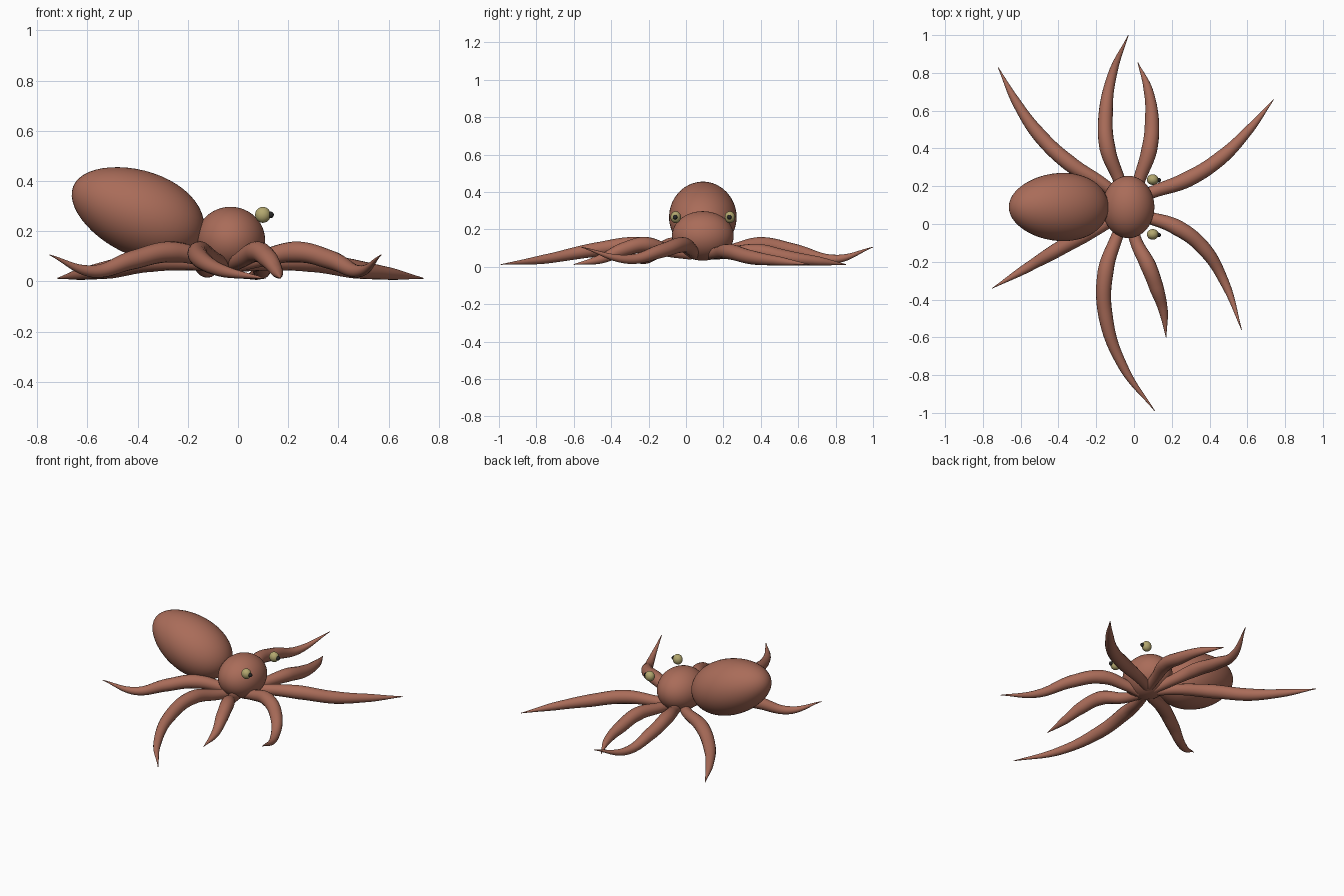
import bpy
import math
from mathutils import Vector

cube = bpy.data.objects.get("Cube")
if cube:
    bpy.data.objects.remove(cube, do_unlink=True)


def make_material(name, rgb):
    mat = bpy.data.materials.new(name)
    mat.use_nodes = True
    mat.diffuse_color = (*rgb, 1)
    bsdf = mat.node_tree.nodes["Principled BSDF"]
    bsdf.inputs["Base Color"].default_value = (*rgb, 1)
    bsdf.inputs["Roughness"].default_value = 0.6
    return mat


skin = make_material("skin", (0.40, 0.15, 0.10))
eye_yellow = make_material("eye_yellow", (0.45, 0.39, 0.16))
pupil_black = make_material("pupil_black", (0.02, 0.02, 0.02))


def ellipsoid(name, centre, radii, mat, tilt=0.0, taper=0.0, segments=48):
    """Smooth ellipsoid; taper widens the +x end, tilt turns it about y."""
    bpy.ops.mesh.primitive_uv_sphere_add(
        segments=segments, ring_count=segments // 2, location=centre,
        rotation=(0, tilt, 0))
    obj = bpy.context.object
    obj.name = name
    for v in obj.data.vertices:
        swell = 1 + taper * v.co.x
        v.co = Vector((v.co.x * radii[0], v.co.y * radii[1] * swell,
                       v.co.z * radii[2] * swell))
    obj.data.materials.append(mat)
    bpy.ops.object.shade_smooth()
    return obj


def tentacle(name, points):
    """Tapered tube through the points, fullest about a third of the way."""
    curve = bpy.data.curves.new(name, "CURVE")
    curve.dimensions = "3D"
    curve.bevel_depth = 0.042
    curve.bevel_resolution = 6
    curve.resolution_u = 10
    curve.use_fill_caps = True
    spline = curve.splines.new("BEZIER")
    spline.bezier_points.add(len(points) - 1)
    profile = [0.65, 0.78, 1.0, 0.9, 0.58, 0.04]
    for bp, co, radius in zip(spline.bezier_points, points, profile):
        bp.co = co
        bp.radius = radius
        bp.handle_left_type = bp.handle_right_type = "AUTO"
    obj = bpy.data.objects.new(name, curve)
    bpy.context.collection.objects.link(obj)
    bpy.ops.object.select_all(action="DESELECT")
    obj.select_set(True)
    bpy.context.view_layer.objects.active = obj
    bpy.ops.object.convert(target="MESH")
    obj = bpy.context.object
    obj.name = name
    obj.data.materials.clear()
    obj.data.materials.append(skin)
    bpy.ops.object.shade_smooth_by_angle(angle=math.radians(60))


# Head and the big tilted mantle behind it
ellipsoid("head", (-0.03, 0.09, 0.165), (0.138, 0.165, 0.132), skin)
ellipsoid("mantle", (-0.40, 0.09, 0.275), (0.277, 0.18, 0.168), skin,
          tilt=math.radians(22), taper=0.1)

# Eyes standing off the head, with pupils looking forward
for side, y in (("left", 0.235), ("right", -0.055)):
    ellipsoid(side + "_eye", (0.099, y, 0.265), (0.031, 0.028, 0.032),
              eye_yellow, segments=24)
    ellipsoid(side + "_pupil", (0.13, y - 0.003, 0.265),
              (0.013, 0.012, 0.013), pupil_black, segments=16)

# Arms: root, four bends and tip; heights follow a resting or a lifted tip
RESTING = [0.065, 0.085, 0.118, 0.09, 0.04, 0.012]
LIFTED = [0.065, 0.09, 0.117, 0.085, 0.04, 0.105]
LOW = [0.065, 0.075, 0.08, 0.05, 0.03, 0.012]

arms = {
    "arm_front_left": (LOW, [(0.0, 0.13), (0.10, 0.17), (0.28, 0.235),
                             (0.46, 0.35), (0.61, 0.50), (0.74, 0.66)]),
    "arm_left": (LOW, [(0.0, 0.14), (0.03, 0.24), (0.08, 0.39),
                       (0.095, 0.54), (0.075, 0.71), (0.02, 0.855)]),
    "arm_back_left": (LIFTED, [(-0.04, 0.14), (-0.085, 0.25), (-0.14, 0.40),
                               (-0.15, 0.58), (-0.115, 0.79), (-0.03, 1.0)]),
    "arm_rear_left": (LOW, [(-0.07, 0.13), (-0.15, 0.20), (-0.34, 0.32),
                            (-0.50, 0.47), (-0.62, 0.64), (-0.72, 0.83)]),
    "arm_rear_right": (LIFTED, [(-0.06, 0.06), (-0.13, 0.015),
                                (-0.27, -0.06), (-0.42, -0.145),
                                (-0.58, -0.24), (-0.75, -0.34)]),
    "arm_back_right": (RESTING, [(-0.05, 0.03), (-0.095, -0.08),
                                 (-0.15, -0.25), (-0.15, -0.49),
                                 (-0.055, -0.76), (0.11, -0.99)]),
    "arm_right": (RESTING, [(-0.02, 0.03), (0.01, -0.09), (0.075, -0.22),
                            (0.12, -0.34), (0.155, -0.46), (0.17, -0.60)]),
    "arm_front_right": (LIFTED, [(0.0, 0.05), (0.09, 0.03), (0.23, -0.02),
                                 (0.37, -0.13), (0.48, -0.31),
                                 (0.57, -0.56)]),
}
for name, (heights, path) in arms.items():
    tentacle(name, [(x, y, z) for (x, y), z in zip(path, heights)])
